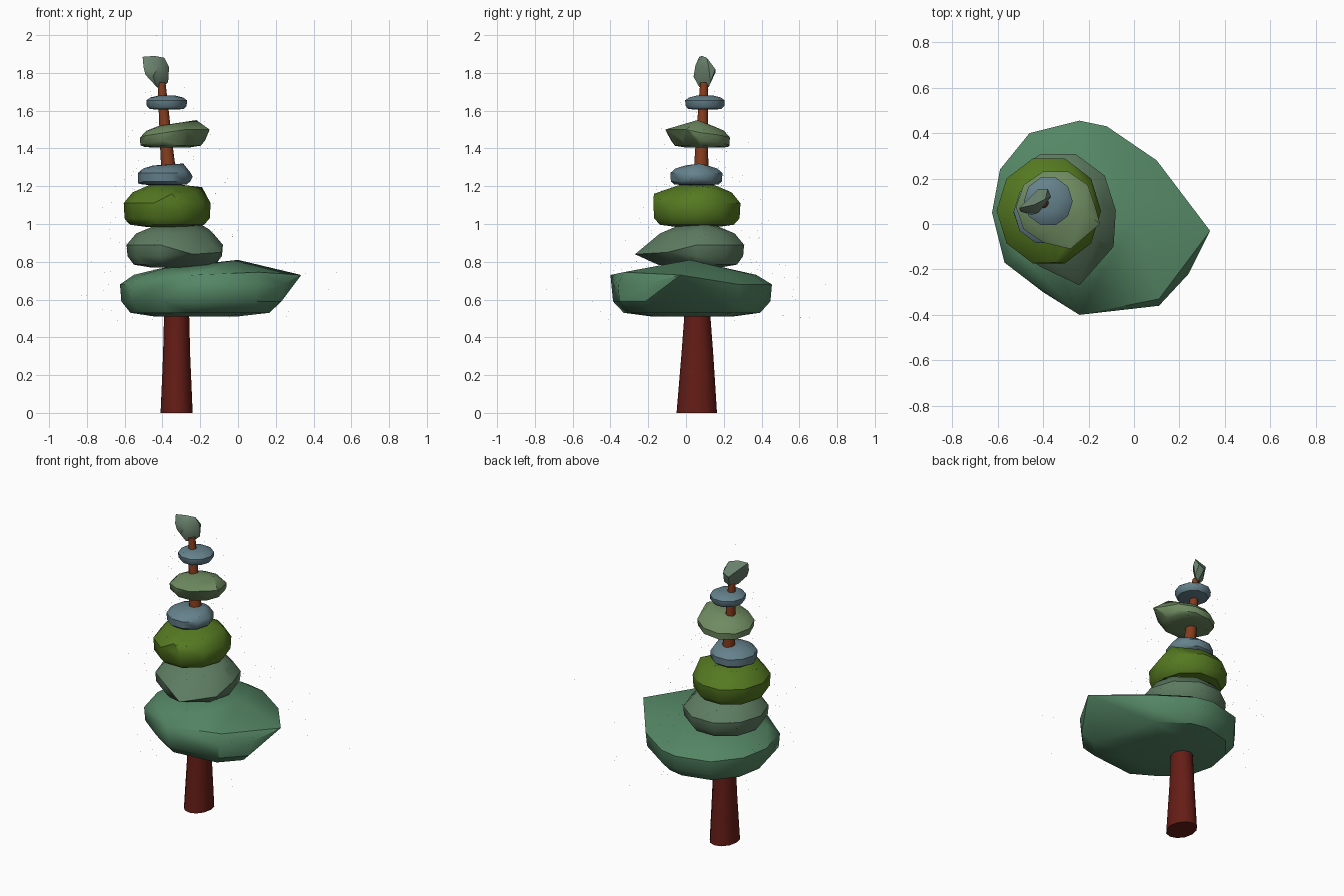
import bpy, bmesh, math, random
from mathutils import Vector

if "Cube" in bpy.data.objects:
    bpy.data.objects.remove(bpy.data.objects["Cube"])

random.seed(4)
flakes = []


def finish(name, bm, color, angle=40):
    me = bpy.data.meshes.new(name)
    bmesh.ops.recalc_face_normals(bm, faces=bm.faces)
    bm.to_mesh(me)
    bm.free()
    ob = bpy.data.objects.new(name, me)
    bpy.context.collection.objects.link(ob)
    mat = bpy.data.materials.get(color[0])
    if mat is None:
        mat = bpy.data.materials.new(color[0])
        mat.diffuse_color = (*color[1], 1)
        mat.use_nodes = True
        mat.node_tree.nodes["Principled BSDF"].inputs["Base Color"].default_value = mat.diffuse_color
    me.materials.append(mat)
    bpy.ops.object.select_all(action='DESELECT')
    ob.select_set(True)
    bpy.context.view_layer.objects.active = ob
    bpy.ops.object.shade_smooth_by_angle(angle=math.radians(angle))
    return ob


def hull(name, points, color):
    bm = bmesh.new()
    for p in points:
        bm.verts.new(p)
    bmesh.ops.convex_hull(bm, input=bm.verts)
    bmesh.ops.delete(bm, geom=[v for v in bm.verts if not v.link_faces], context='VERTS')
    bmesh.ops.remove_doubles(bm, verts=bm.verts, dist=0.002)
    finish(name, bm, color)


def ellipse(x0, x1, y0, y1, n=10):
    cx, cy, rx, ry = (x0 + x1) / 2, (y0 + y1) / 2, (x1 - x0) / 2, (y1 - y0) / 2
    return [(cx + rx * math.cos(math.tau * i / n), cy + ry * math.sin(math.tau * i / n))
            for i in range(n)]


def tier(name, color, outline, zs, tilt=(0, 0), extra=(), count=40):
    """Chunky foliage layer: outline swept through bevelled levels."""
    z0, lo, hi, z1 = zs
    n = len(outline)
    cx = sum(p[0] for p in outline) / n
    cy = sum(p[1] for p in outline) / n
    levels = [(0.5, z0, 0), (0.85, z0 + 0.25 * (lo - z0), 0.3), (0.98, lo, 1),
              (1.0, hi, 1), (0.8, hi + 0.6 * (z1 - hi), 0.6), (0.42, z1, 0)]
    pts = []
    for s, z, k in levels:
        for x, y in outline:
            dx, dy = (x - cx) * s, (y - cy) * s
            pts.append((cx + dx, cy + dy, z + k * (tilt[0] * dx + tilt[1] * dy)))
    hull(name, pts + list(extra), color)
    # loose flakes drifting around the layer
    for _ in range(count):
        x, y = random.choice(outline)
        s = random.uniform(0.95, 1.45)
        flakes.append((cx + (x - cx) * s + random.uniform(-.05, .05),
                       cy + (y - cy) * s + random.uniform(-.05, .05),
                       random.uniform(z0 - 0.03, z1 + 0.05)))


def trunk_part(name, color, rings, n=12):
    bm = bmesh.new()
    loops = [[bm.verts.new((x + rx * math.cos(math.tau * i / n),
                            y + ry * math.sin(math.tau * i / n), z)) for i in range(n)]
             for x, y, z, rx, ry in rings]
    for a, b in zip(loops, loops[1:]):
        for i in range(n):
            j = (i + 1) % n
            bm.faces.new((a[i], a[j], b[j], b[i]))
    bm.faces.new(loops[0][::-1])
    bm.faces.new(loops[-1])
    finish(name, bm, color)


deep_green = ("deep_green", (0.09, 0.24, 0.13))
sage = ("sage", (0.11, 0.20, 0.12))
olive = ("olive", (0.09, 0.19, 0.015))
blue = ("blue_grey", (0.13, 0.22, 0.26))
light_sage = ("light_sage", (0.16, 0.26, 0.12))
tip_green = ("tip_green", (0.15, 0.23, 0.16))
red = ("dark_red_bark", (0.13, 0.012, 0.008))
rust = ("rust_bark", (0.24, 0.045, 0.012))

# trunk
trunk_part("lower_trunk", red, [(-.325, .057, 0, .085, .107), (-.325, .06, .3, .072, .085),
                                (-.325, .06, .5, .067, .07), (-.33, .065, .8, .058, .06)])
trunk_part("upper_trunk", rust, [(-.33, .065, .8, .058, .06), (-.36, .078, 1.2, .042, .042),
                                 (-.378, .083, 1.4, .034, .034), (-.405, .096, 1.75, .021, .021)])

# foliage layers, bottom to top
tier("foliage_1", deep_green,
     [(.24, -.22), (.11, -.36), (-.24, -.395), (-.40, -.30), (-.57, -.17), (-.625, .05),
      (-.59, .24), (-.46, .40), (-.24, .455), (-.12, .43), (.10, .28)],
     (.51, .59, .68, .765), extra=[(.335, -.03, .73), (0, .02, .81), (-.24, -.40, .73),
                                   (.11, -.33, .745)], count=90)
tier("foliage_2", sage, ellipse(-.59, -.08, -.20, .32), (.77, .83, .89, .99),
     extra=[(-.24, -.27, .84), (-.09, -.1, .85), (-.15, .05, .97), (-.20, .1, 1.0)], count=60)
tier("foliage_3", olive, ellipse(-.605, -.145, -.185, .30), (.985, 1.03, 1.11, 1.205),
     extra=[(-.59, .05, 1.015), (-.19, .12, 1.195), (-.35, 0, 1.21), (-.35, -.17, 1.16)], count=60)
tier("foliage_4", blue, ellipse(-.53, -.25, -.09, .20), (1.205, 1.225, 1.27, 1.31),
     extra=[(-.24, .05, 1.25), (-.29, .07, 1.32), (-.53, .05, 1.215)])
tier("foliage_5", light_sage, ellipse(-.52, -.17, -.09, .24), (1.405, 1.43, 1.47, 1.52),
     tilt=(.08, -.10), extra=[(-.15, 0, 1.50), (-.22, .06, 1.55), (-.28, -.11, 1.50)])
tier("foliage_6", blue, ellipse(-.485, -.27, -.01, .21), (1.605, 1.625, 1.655, 1.68), count=30)
hull("foliage_tip", [(-.505, .07, 1.885), (-.44, .085, 1.89), (-.39, .11, 1.88),
                     (-.365, .12, 1.83), (-.38, .155, 1.82), (-.42, .155, 1.80),
                     (-.37, .13, 1.75), (-.40, .12, 1.725), (-.43, .07, 1.725),
                     (-.49, .06, 1.79), (-.45, .04, 1.78), (-.50, .055, 1.83),
                     (-.42, .05, 1.84)], tip_green)

# drifting flakes: tiny loose triangles, including the outermost ones
flakes += [(-.83, .05, .62), (.83, -.02, .72), (.48, -.74, .65), (.0, .75, .70),
           (-.43, .10, 1.997), (.52, -.22, .74), (-.80, .2, .62), (-.27, .74, .68)]
bm = bmesh.new()
for p in flakes:
    c = Vector((max(-.83, min(.83, p[0])), max(-.75, min(.75, p[1])), p[2]))
    a = random.uniform(0, math.tau)
    d = Vector((math.cos(a), math.sin(a), 0)) * .002
    bm.faces.new([bm.verts.new(v) for v in (c + d, c - d, c + Vector((0, 0, .003)))])
finish("drifting_flakes", bm, deep_green)
